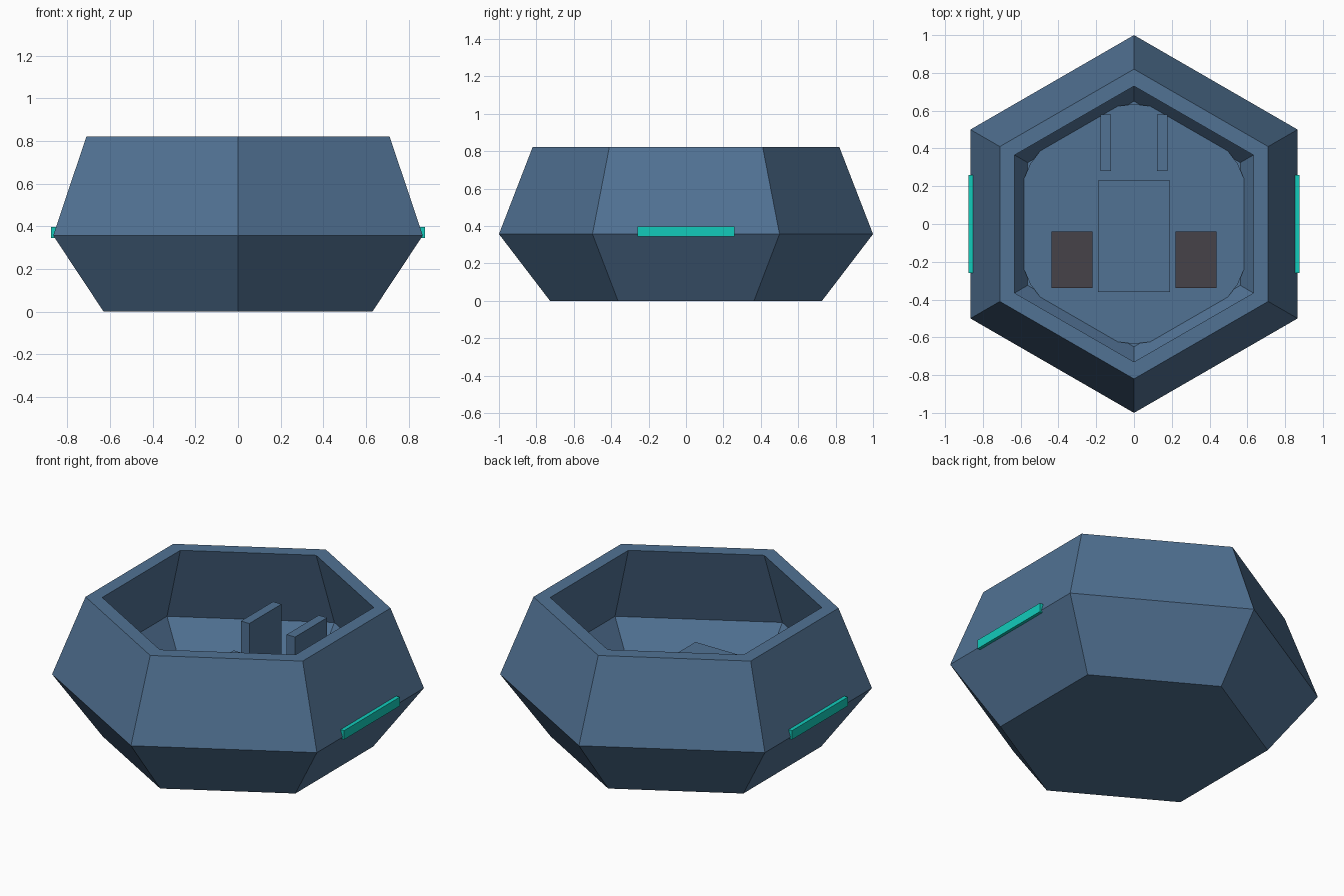
import bpy, math

old = bpy.data.objects.get("Cube")
if old:
    bpy.data.objects.remove(old, do_unlink=True)


def material(name, rgb):
    m = bpy.data.materials.new(name)
    m.use_nodes = True
    m.diffuse_color = (*rgb, 1)
    m.node_tree.nodes["Principled BSDF"].inputs["Base Color"].default_value = (*rgb, 1)
    return m


hull_blue = material("slate_blue", (0.082, 0.168, 0.295))
glow_teal = material("teal", (0.006, 0.60, 0.50))
seat_dark = material("dark_brown_grey", (0.062, 0.054, 0.066))

FLOOR = 0.07


def add_mesh(name, verts, faces, mat):
    me = bpy.data.meshes.new(name)
    me.from_pydata(verts, [], faces)
    me.materials.append(mat)
    ob = bpy.data.objects.new(name, me)
    bpy.context.collection.objects.link(ob)
    return ob


def lathe(name, profile, sides, mat):
    """Turn (radius, height) rings into a faceted solid, capped at both ends."""
    verts, faces = [], []
    for r, z in profile:
        for i in range(sides):
            a = math.pi / 2 + math.tau * i / sides
            verts.append((r * math.cos(a), r * math.sin(a), z))
    for k in range(len(profile) - 1):
        for i in range(sides):
            j = (i + 1) % sides
            a, b = k * sides, (k + 1) * sides
            faces.append((a + i, a + j, b + j, b + i))
    faces.append(tuple(reversed(range(sides))))
    last = (len(profile) - 1) * sides
    faces.append(tuple(range(last, last + sides)))
    return add_mesh(name, verts, faces, mat)


def box(name, x, y, z, mat):
    """Box from (min, max) ranges on each axis."""
    verts = [(a, b, c) for c in z for a, b in
             ((x[0], y[0]), (x[1], y[0]), (x[1], y[1]), (x[0], y[1]))]
    faces = [(3, 2, 1, 0), (4, 5, 6, 7)]
    faces += [(i, (i + 1) % 4, (i + 1) % 4 + 4, i + 4) for i in range(4)]
    return add_mesh(name, verts, faces, mat)


# Hollow six-sided hull: outside up, over the rim, inside down
lathe("hull", [(0.727, 0), (1.0, 0.357), (0.82, 0.822),
               (0.73, 0.822), (0.9, 0.36), (0.65, 0.04)], 6, hull_blue)

# Round deck inside the hull
lathe("deck", [(0.635, 0.042), (0.635, FLOOR)], 24, hull_blue)

# Central console
box("console", (-0.19, 0.19), (-0.36, 0.23), (FLOOR, 0.40), hull_blue)

# Paired parts on both sides
for side, s in (("left", 1), ("right", -1)):
    def span(a, b):
        return tuple(sorted((s * a, s * b)))
    box(side + "_seat", span(0.22, 0.437), (-0.34, -0.04), (FLOOR, 0.20), seat_dark)
    box(side + "_fin", span(0.122, 0.177), (0.28, 0.58), (FLOOR, 0.558), hull_blue)
    box(side + "_light_strip", span(0.853, 0.876), (-0.26, 0.26), (0.345, 0.398), glow_teal)
